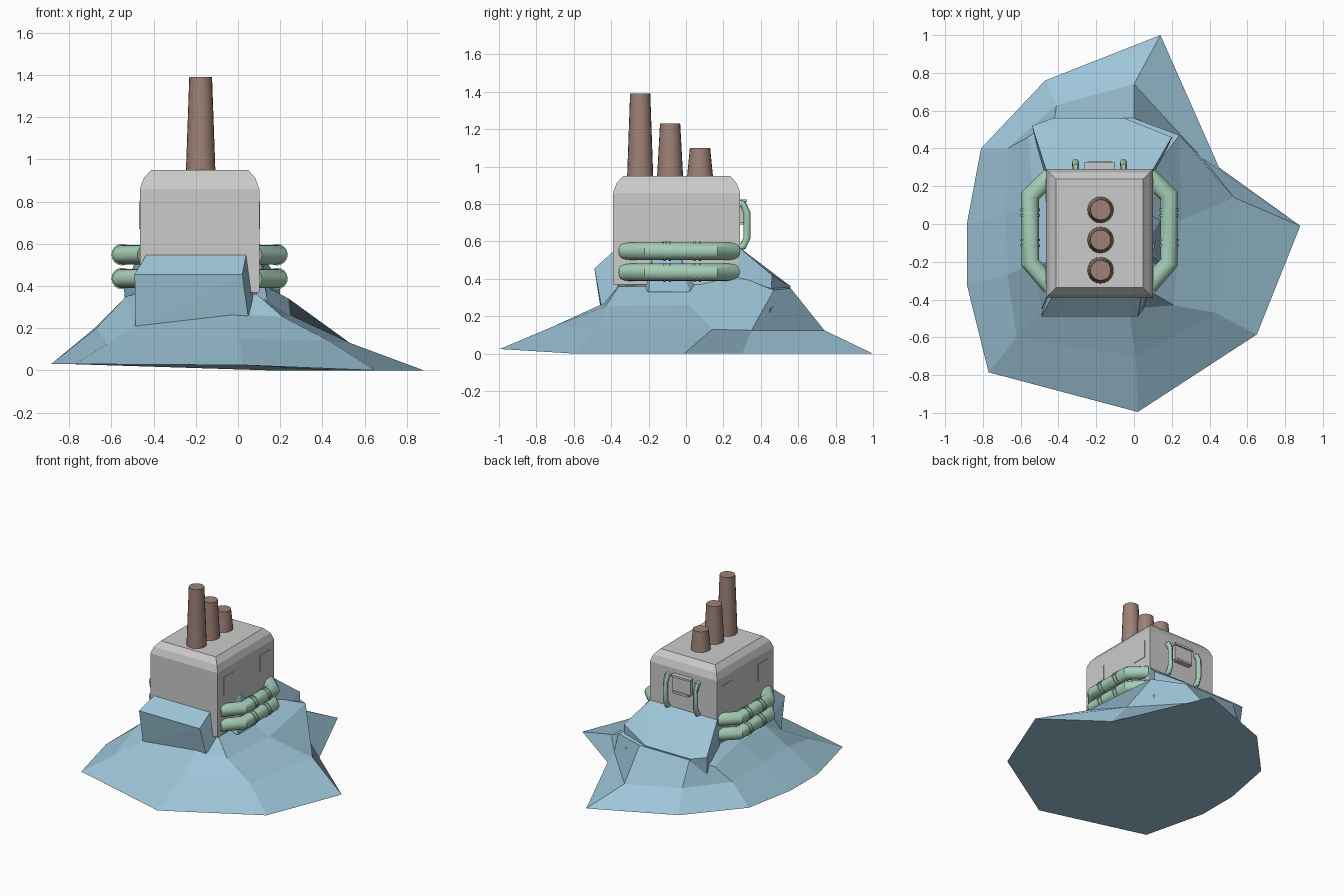
import bpy, bmesh, math
from mathutils import Vector

if "Cube" in bpy.data.objects:
    bpy.data.objects.remove(bpy.data.objects["Cube"])

CX, CY = -0.182, -0.05      # centre of the building


def paint(name, rgb):
    m = bpy.data.materials.new(name)
    m.diffuse_color = (*rgb, 1)
    m.use_nodes = True
    m.node_tree.nodes["Principled BSDF"].inputs["Base Color"].default_value = m.diffuse_color
    return m


ROCK = paint("rock_blue", (0.34, 0.56, 0.69))
BRICK = paint("chimney_brown", (0.34, 0.22, 0.18))
PIPE = paint("pipe_green", (0.38, 0.62, 0.47))


def finish(bm, name, mat=None, smooth=False):
    bmesh.ops.recalc_face_normals(bm, faces=bm.faces)
    me = bpy.data.meshes.new(name)
    bm.to_mesh(me)
    bm.free()
    ob = bpy.data.objects.new(name, me)
    bpy.context.collection.objects.link(ob)
    if mat:
        me.materials.append(mat)
    if smooth:
        bpy.ops.object.select_all(action='DESELECT')
        ob.select_set(True)
        bpy.context.view_layer.objects.active = ob
        bpy.ops.object.shade_smooth_by_angle(angle=math.radians(30))
    return ob


def loft(name, rings, mat=None, smooth=False):
    """Closed skin through rings with equal point counts."""
    bm = bmesh.new()
    vs = [[bm.verts.new(p) for p in r] for r in rings]
    n = len(rings[0])
    for a, b in zip(vs, vs[1:]):
        for i in range(n):
            j = (i + 1) % n
            bm.faces.new((a[i], a[j], b[j], b[i]))
    bm.faces.new(vs[0][::-1])
    bm.faces.new(vs[-1])
    return finish(bm, name, mat, smooth)


def hull(name, pts, mat):
    bm = bmesh.new()
    for p in pts:
        bm.verts.new(p)
    r = bmesh.ops.convex_hull(bm, input=bm.verts)
    loose = [v for v in bm.verts if not v.link_faces]
    bmesh.ops.delete(bm, geom=loose, context='VERTS')
    bmesh.ops.dissolve_limit(bm, angle_limit=0.02, verts=bm.verts, edges=bm.edges)
    return finish(bm, name, mat)


def box(name, lo, hi):
    return loft(name, [[(lo[0], lo[1], z), (hi[0], lo[1], z), (hi[0], hi[1], z), (lo[0], hi[1], z)]
                       for z in (lo[2], hi[2])])


def tube(name, path, radii, side, mat, seg=16):
    """Mitred pipe along a planar path; side is the normal of that plane."""
    path, side = [Vector(p) for p in path], Vector(side)
    rings = []
    for i, p in enumerate(path):
        d0 = (p - path[i - 1]).normalized() if i else (path[1] - p).normalized()
        d1 = (path[i + 1] - p).normalized() if i < len(path) - 1 else d0
        t = (d0 + d1).normalized()
        u = t.cross(side) / max(t.dot(d0), 0.5)
        r = radii[i] if isinstance(radii, (list, tuple)) else radii
        rings.append([p + r * (u * math.cos(a) + side * math.sin(a))
                      for a in (2 * math.pi * k / seg for k in range(seg))])
    return loft(name, rings, mat, True)


# rocky hill: outer foot, mid slope, upper slope, rim against the building
foot = [(.88, -.01, 0), (.45, .30, 0), (.14, 1, 0), (-.47, .76, .02), (-.81, .40, .03),
        (-.885, 0, .03), (-.885, -.32, .03), (-.77, -.785, .03), (.02, -.995, .025), (.65, -.585, 0)]
mid = [(.53, .14, .13), (.36, .35, .125), (0, .74, .125), (-.41, .63, .16), (-.67, .40, .19),
       (-.68, .05, .2), (-.67, -.27, .2), (-.62, -.6, .125), (.01, -.70, .15), (.43, -.47, .14)]
upper = [(.25, .02, .26), (.24, .47, .34), (0, .56, .35), (-.42, .56, .35), (-.56, .46, .30),
         (-.53, .10, .35), (-.53, -.2, .35), (-.49, -.45, .21), (-.03, -.45, .265), (.21, -.43, .255)]
rim = [(.09, 0, .36), (.09, .27, .42), (0, .27, .42), (-.4, .27, .42), (-.45, .27, .38),
       (-.45, .10, .38), (-.45, -.2, .38), (-.45, -.36, .37), (-.03, -.36, .37), (.09, -.36, .36)]
loft("rock_hill", [foot, mid, upper, rim], ROCK)

# ramp of rock behind the building
hull("rock_back_ramp", [
    (-.46, .27, .58), (.09, .27, .58), (.20, .46, .42), (-.05, .56, .36), (-.43, .56, .36), (-.54, .52, .385),
    (-.48, .27, .25), (.12, .27, .25), (.20, .45, .22), (-.05, .53, .22), (-.43, .53, .22), (-.53, .50, .22)], ROCK)
# overhanging bluff in front
hull("rock_front_bluff", [
    (-.43, -.38, .555), (.04, -.38, .555), (-.49, -.49, .455), (.02, -.49, .455),
    (-.485, -.45, .2), (.05, -.45, .24), (-.45, -.36, .3), (.08, -.36, .3)], ROCK)
# small outcrop against the right wall
hull("rock_side_outcrop", [
    (.09, -.17, .60), (.09, -.06, .605), (.108, -.12, .595), (.09, -.22, .34), (.09, .06, .34),
    (.14, -.2, .33), (.14, .02, .33)], ROCK)

# building with rounded-off roof edge
loft("building", [[(CX + sx * (.283 - i), CY + sy * (.34 - i), z)
                   for sx, sy in ((-1, -1), (1, -1), (1, 1), (-1, 1))]
                  for z, i in ((.37, 0), (.86, 0), (.91, .018), (.95, .053))])

# three tapered chimneys
for k, (y, top) in enumerate(((-.245, 1.39), (-.085, 1.23), (.075, 1.10))):
    tube(f"chimney_{k + 1}", [(CX + .005, y, .94), (CX + .005, y, top)], [.07, .054], (0, 1, 0), BRICK, 20)

# side pipes with bands, and side windows, mirrored
for s, label in ((1, "right"), (-1, "left")):
    for z, row in ((.548, "upper"), (.435, "lower")):
        pts = [(.26, -.33), (.367, -.205), (.367, .15), (.26, .255)]
        tube(f"{label}_{row}_pipe", [(CX + s * x, y, z) for x, y in pts], .046, (0, 0, 1), PIPE)
        for k, y in enumerate((-.115, -.085, .045, .075)):
            x = CX + s * .367
            tube(f"{label}_{row}_band_{k + 1}", [(x, y - .006, z), (x, y + .006, z)], .051, (0, 0, 1), PIPE)
    for y, end in ((-.26, "front"), (.18, "back")):
        xs = sorted((CX + s * .27, CX + s * .287))
        box(f"{label}_{end}_window", (xs[0], y - .06, .67), (xs[1], y + .06, .80))

# back hatch with its ledge, and a thin pipe each side
box("back_hatch", (CX - .075, .28, .70), (CX + .075, .315, .82))
box("back_hatch_hood", (CX - .082, .28, .81), (CX + .082, .325, .825))
box("back_hatch_ledge", (CX - .065, .28, .69), (CX + .065, .33, .705))
for s, label in ((1, "right"), (-1, "left")):
    x = CX + s * .127
    tube(f"back_{label}_pipe", [(x, .275, .805), (x, .305, .80), (x, .326, .755),
                                (x, .326, .62), (x, .305, .575), (x, .275, .565)], .018, (1, 0, 0), PIPE, 12)
